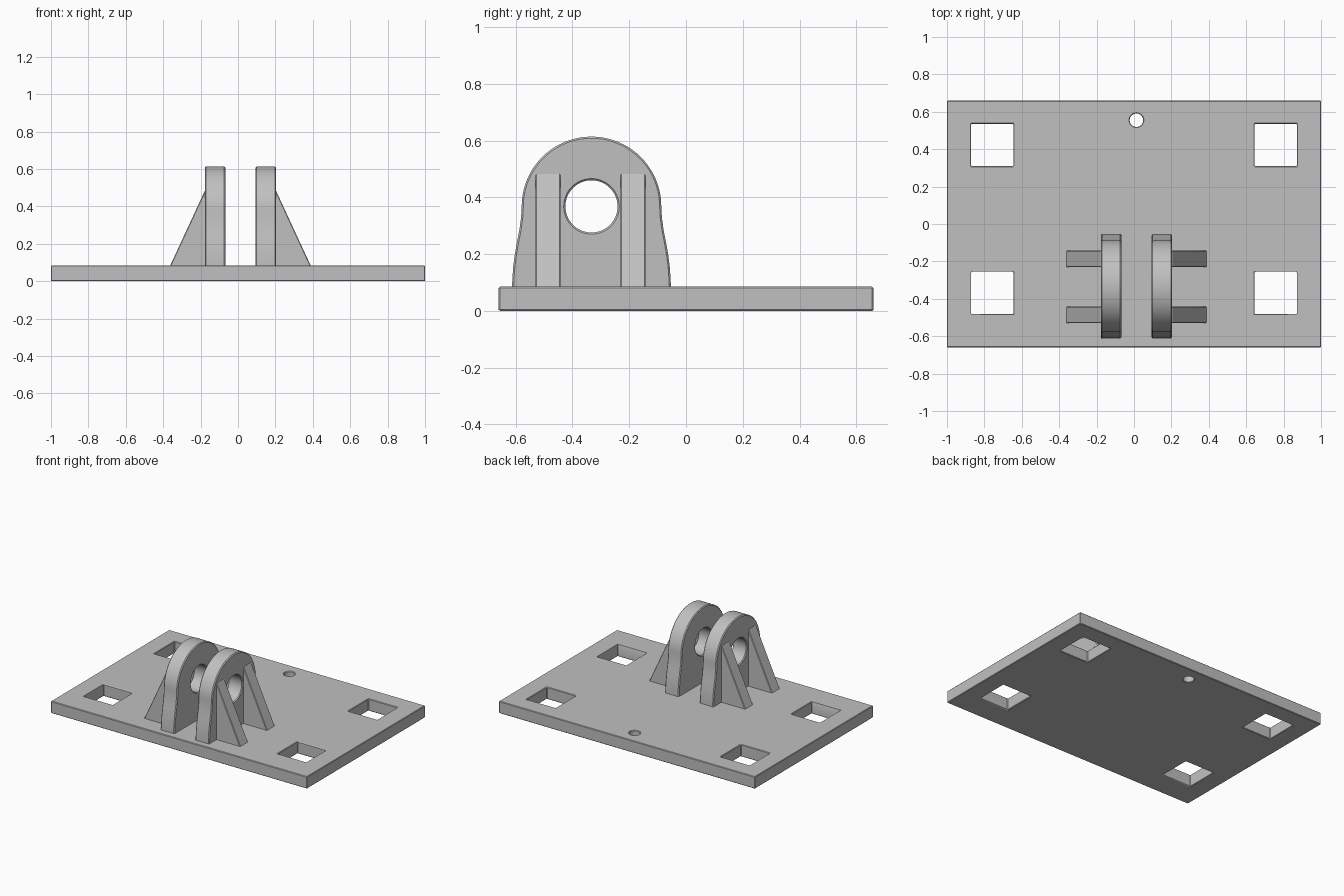
import bpy, bmesh, math
from mathutils import Matrix

if "Cube" in bpy.data.objects:
    bpy.data.objects.remove(bpy.data.objects["Cube"], do_unlink=True)

grey = bpy.data.materials.new("plain grey")
grey.use_nodes = True
colour = (0.53, 0.53, 0.53, 1)
grey.diffuse_color = colour
grey.node_tree.nodes["Principled BSDF"].inputs["Base Color"].default_value = colour

THICK = 0.085          # base plate height
MID = 0.013            # x of the clevis centre
PIN_Y, PIN_Z = -0.333, 0.368
AXIS_X = Matrix.Rotation(math.pi / 2, 4, 'Y')


def prism(name, points, offset):
    """Closed solid made by sweeping a 3D polygon along an offset."""
    bm = bmesh.new()
    face = bm.faces.new([bm.verts.new(p) for p in points])
    swept = bmesh.ops.extrude_face_region(bm, geom=[face], use_keep_orig=True)
    verts = [g for g in swept["geom"] if isinstance(g, bmesh.types.BMVert)]
    bmesh.ops.translate(bm, verts=verts, vec=offset)
    bmesh.ops.recalc_face_normals(bm, faces=bm.faces)
    mesh = bpy.data.meshes.new(name)
    bm.to_mesh(mesh)
    bm.free()
    obj = bpy.data.objects.new(name, mesh)
    bpy.context.collection.objects.link(obj)
    mesh.materials.append(grey)
    return obj


def box(name, x0, x1, y0, y1, z0, z1):
    return prism(name, [(x0, y0, z0), (x1, y0, z0), (x1, y1, z0), (x0, y1, z0)],
                 (0, 0, z1 - z0))


def circle(radius, steps=64):
    return [(radius * math.cos(2 * math.pi * i / steps),
             radius * math.sin(2 * math.pi * i / steps)) for i in range(steps)]


def finish(obj, cutters=(), edge=0.005):
    """Cut the holes, break the edges and shade."""
    bpy.ops.object.select_all(action='DESELECT')
    bpy.context.view_layer.objects.active = obj
    obj.select_set(True)
    for cutter in cutters:
        cutter.hide_render = True
        mod = obj.modifiers.new("hole", 'BOOLEAN')
        mod.operation, mod.solver, mod.object = 'DIFFERENCE', 'EXACT', cutter
        bpy.ops.object.modifier_apply(modifier=mod.name)
        bpy.data.objects.remove(cutter, do_unlink=True)
    mod = obj.modifiers.new("edge break", 'BEVEL')
    mod.width, mod.segments = edge, 1
    mod.limit_method, mod.angle_limit = 'ANGLE', math.radians(40)
    mod.use_clamp_overlap = False
    bpy.ops.object.modifier_apply(modifier=mod.name)
    bpy.ops.object.shade_smooth_by_angle(angle=math.radians(30))


# Base plate with four square holes and one small round hole
plate = box("base_plate", -1, 1, -0.66, 0.66, 0, THICK)
holes = []
for x in (-0.758, 0.758):
    for y in (-0.368, 0.422):
        h = 0.113
        holes.append(box("square_cutter", x - h, x + h, y - h, y + h, -0.1, 0.2))
holes.append(prism("round_cutter",
                   [(MID + a, 0.555 + b, -0.1) for a, b in circle(0.036, 40)],
                   (0, 0, 0.3)))
finish(plate, holes, 0.004)

# Lug outline: flared foot, then a round head
flare = [(0.28, 0.07), (0.279, 0.11), (0.276, 0.155), (0.27, 0.2),
         (0.262, 0.245), (0.254, 0.285), (0.248, 0.33)]
head = [(0.246 * math.cos(t), PIN_Z + 0.246 * math.sin(t))
        for t in (math.pi * i / 40 for i in range(41))]
outline = flare + head + [(-y, z) for y, z in reversed(flare)]

# Two lugs, each braced by two sloping ribs on the outer side
for side, label in ((1, "left"), (-1, "right")):
    inner, outer, toe = (MID + side * d for d in (0.081, 0.19, 0.375))
    lug = prism(label + "_lug", [(inner, PIN_Y + y, z) for y, z in outline],
                (outer - inner, 0, 0))
    bore = prism("bore_cutter",
                 [(inner - side * 0.1, PIN_Y + a, PIN_Z + b) for a, b in circle(0.092)],
                 (side * 0.4, 0, 0))
    finish(lug, [bore], 0.006)
    for y, place in ((-0.53, "front"), (-0.231, "back")):
        root = outer - side * 0.02
        rib = prism(f"{label}_{place}_rib",
                    [(root, y, 0.07), (toe + side * 0.007, y, 0.07),
                     (outer, y, 0.485), (root, y, 0.485)], (0, 0.088, 0))
        finish(rib, edge=0.004)
